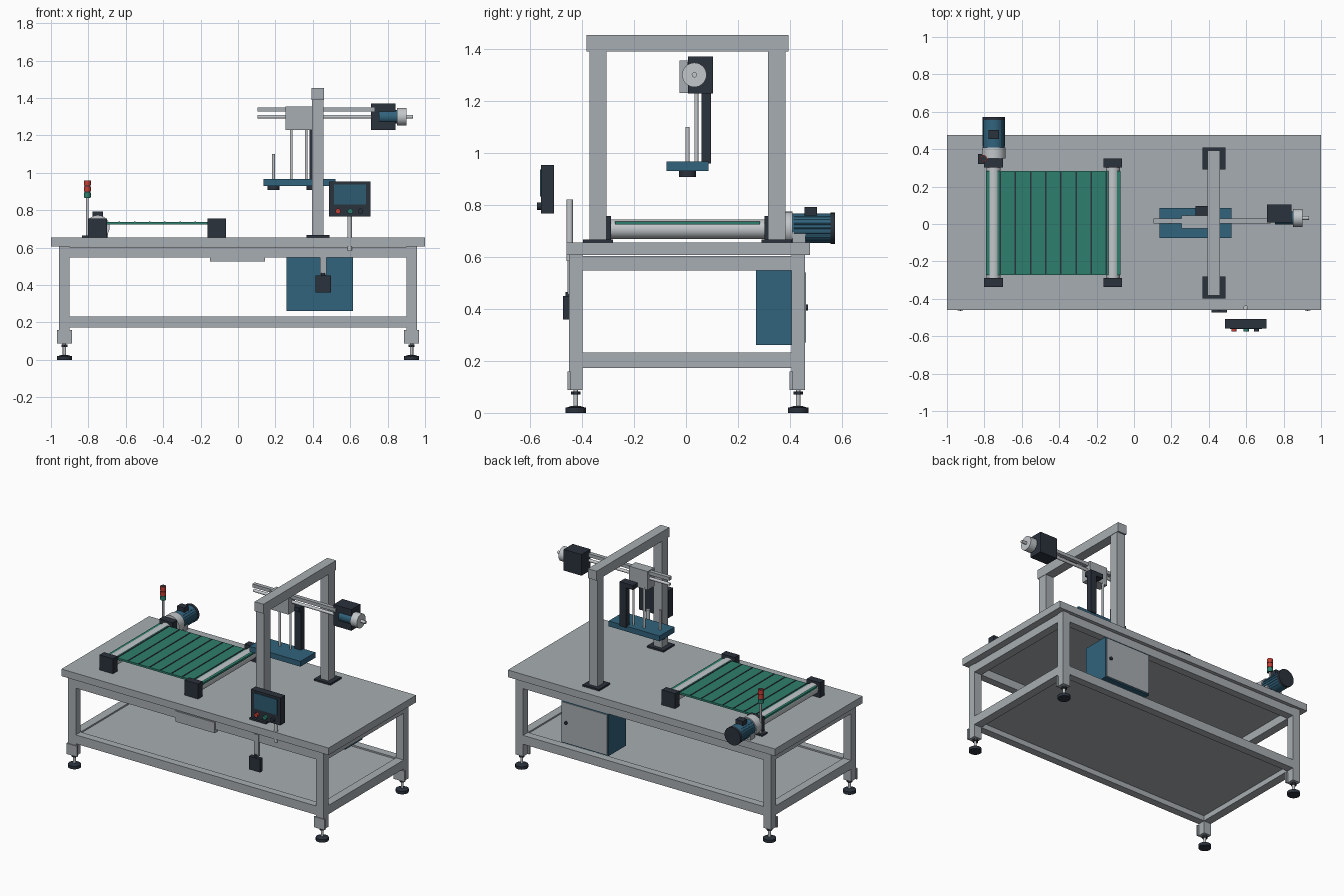
import bpy, bmesh, math
from mathutils import Matrix, Vector

if "Cube" in bpy.data.objects:
    bpy.data.objects.remove(bpy.data.objects["Cube"])


def colour(name, r, g, b):
    m = bpy.data.materials.new(name)
    m.diffuse_color = (r, g, b, 1)
    m.use_nodes = True
    m.node_tree.nodes["Principled BSDF"].inputs["Base Color"].default_value = m.diffuse_color
    return m


GRAY = colour("painted_gray", 0.39, 0.42, 0.445)
STEEL = colour("light_steel", 0.54, 0.57, 0.59)
DARK = colour("dark_slate", 0.024, 0.032, 0.046)
BLUE = colour("machine_blue", 0.031, 0.125, 0.205)
GREEN = colour("belt_green", 0.027, 0.21, 0.15)
RED = colour("signal_red", 0.55, 0.05, 0.035)
SCREEN = colour("screen_blue", 0.025, 0.105, 0.165)


def finish(name, bm, mat):
    me = bpy.data.meshes.new(name)
    bm.to_mesh(me)
    bm.free()
    me.materials.append(mat)
    ob = bpy.data.objects.new(name, me)
    bpy.context.collection.objects.link(ob)
    return ob


def box(name, x, y, z, mat):
    """Box from (min, max) ranges on each axis."""
    bm = bmesh.new()
    c = Vector([(a + b) / 2 for a, b in (x, y, z)])
    s = [b - a for a, b in (x, y, z)]
    bmesh.ops.create_cube(bm, size=1, matrix=Matrix.Translation(c) @ Matrix.Diagonal((*s, 1)))
    return finish(name, bm, mat)


def rod(name, axis, centre, span, r, mat, sides=32, r2=None):
    """Cylinder or cone along an axis; centre holds the other two coordinates."""
    bm = bmesh.new()
    pos = list(centre)
    pos.insert("xyz".index(axis), sum(span) / 2)
    rot = {"x": Matrix.Rotation(math.pi / 2, 4, "Y"),
           "y": Matrix.Rotation(-math.pi / 2, 4, "X"), "z": Matrix()}[axis]
    bmesh.ops.create_cone(bm, cap_ends=True, segments=sides, radius1=r,
                          radius2=r if r2 is None else r2, depth=span[1] - span[0],
                          matrix=Matrix.Translation(pos) @ rot)
    ob = finish(name, bm, mat)
    bpy.ops.object.select_all(action="DESELECT")
    ob.select_set(True)
    bpy.context.view_layer.objects.active = ob
    bpy.ops.object.shade_smooth_by_angle(angle=math.radians(35))
    return ob


# Table frame: top, shelf, legs, brackets, levelling feet
box("table_top", (-1, 1), (-0.46, 0.477), (0.607, 0.655), GRAY)
box("lower_shelf", (-0.93, 0.93), (-0.425, 0.43), (0.208, 0.222), GRAY)
for sx in (-1, 1):
    lx = sorted((sx * 0.90, sx * 0.957))
    for y0, y1 in ((-0.45, -0.398), (0.405, 0.458)):
        box("leg", lx, (y0, y1), (0.088, 0.607), GRAY)
        box("foot_bracket", sorted((sx * 0.887, sx * 0.967)), (y0 - 0.006, y0 + 0.006), (0.088, 0.16), GRAY)
        c = (sx * 0.928, (y0 + y1) / 2)
        rod("foot_pad", "z", c, (0, 0.02), 0.04, DARK)
        rod("foot_collar", "z", c, (0.02, 0.027), 0.036, DARK, r2=0.015)
        rod("foot_stem", "z", c, (0.02, 0.09), 0.009, STEEL, 16)
        rod("foot_nut", "z", c, (0.07, 0.083), 0.018, DARK, 6)
    for z0, z1 in ((0.172, 0.232), (0.548, 0.603)):
        box("end_rail", lx, (-0.398, 0.405), (z0, z1), GRAY)
for y in ((-0.45, -0.398), (0.405, 0.458)):
    for z in ((0.172, 0.232), (0.548, 0.603)):
        box("long_rail", (-0.90, 0.90), y, z, GRAY)
box("front_drawer", (-0.15, 0.145), (-0.456, -0.42), (0.525, 0.597), GRAY)

# Electrical cabinet, its door opening to the back
box("cabinet", (0.26, 0.615), (0.27, 0.456), (0.262, 0.547), BLUE)
box("cabinet_door", (0.27, 0.605), (0.45, 0.461), (0.27, 0.54), GRAY)
rod("door_knob", "y", (0.575, 0.405), (0.458, 0.469), 0.011, DARK, 16)

# Front switch box and conduit
box("switch_box", (0.415, 0.497), (-0.474, -0.448), (0.36, 0.45), DARK)
box("conduit", (0.438, 0.473), (-0.456, -0.44), (0.455, 0.60), GRAY)
rod("conduit_gland", "z", (0.455, -0.452), (0.448, 0.464), 0.012, DARK, 16)

# Operator panel on a post
rod("panel_post", "z", (0.597, -0.447), (0.585, 0.82), 0.0125, STEEL)
box("panel_case", (0.487, 0.708), (-0.558, -0.508), (0.767, 0.953), DARK)
box("panel_screen", (0.512, 0.685), (-0.562, -0.557), (0.832, 0.937), SCREEN)
for x, m in ((0.535, RED), (0.600, GREEN), (0.655, DARK)):
    rod("panel_button", "y", (x, 0.795), (-0.574, -0.557), 0.014, m, 20)

# Portal
for y0, y1 in ((-0.372, -0.305), (0.316, 0.383)):
    box("portal_post", (0.395, 0.457), (y0, y1), (0.66, 1.395), GRAY)
    box("portal_base", (0.365, 0.488), (y0 - 0.025, y1 + 0.025), (0.655, 0.667), DARK)
box("portal_beam", (0.393, 0.459), (-0.383, 0.394), (1.39, 1.454), GRAY)

# Horizontal axis with drive
box("guide_bar", (0.105, 0.73), (0.003, 0.03), (1.327, 1.35), GRAY)
rod("lead_screw", "x", (0.02, 1.30), (0.105, 0.76), 0.010, STEEL, 20)
box("carriage", (0.255, 0.395), (-0.025, 0.045), (1.23, 1.355), GRAY)
box("drive_housing", (0.71, 0.843), (0.008, 0.104), (1.228, 1.371), DARK)
rod("drive_motor", "x", (0.032, 1.30), (0.755, 0.852), 0.036, BLUE)
rod("drive_flange", "x", (0.032, 1.30), (0.85, 0.90), 0.047, STEEL)
rod("drive_shaft", "x", (0.032, 1.30), (0.89, 0.935), 0.010, STEEL, 20)

# Vertical guides and pick head
for x, y, z in ((0.19, 0.006, 1.10), (0.285, 0.04, 1.24), (0.365, 0.04, 1.24)):
    rod("guide_rod", "z", (x, y), (0.955, z), 0.0075, STEEL, 20)
box("cable_column", (0.383, 0.43), (0.06, 0.096), (0.96, 1.23), DARK)
box("column_mount", (0.33, 0.43), (0.04, 0.096), (1.23, 1.26), DARK)
box("head_plate", (0.137, 0.52), (-0.075, 0.086), (0.93, 0.966), BLUE)
for x in (0.19, 0.40):
    rod("suction_pad", "z", (x, 0.006), (0.908, 0.932), 0.033, DARK)

# Belt conveyor: rollers in bearing blocks, belt, slats
for x in (-0.751, -0.113):
    rod("roller", "y", (x, 0.707), (-0.30, 0.31), 0.0375, STEEL)
    for y in ((-0.337, -0.289), (0.302, 0.35)):
        box("bearing_block", (x - 0.05, x + 0.05), y, (0.655, 0.757), DARK)
box("belt", (-0.79, -0.072), (-0.274, 0.284), (0.724, 0.737), GREEN)
for i in range(8):
    x = -0.715 + i * 0.081
    box("belt_slat", (x - 0.004, x + 0.004), (-0.268, 0.278), (0.73, 0.7395), DARK)

# Conveyor motor
MC = (-0.75, 0.71)
rod("gear_flange", "y", MC, (0.35, 0.41), 0.064, STEEL)
rod("belt_motor", "y", MC, (0.405, 0.558), 0.057, BLUE)
rod("motor_fan_cover", "y", MC, (0.555, 0.573), 0.060, DARK)
box("motor_terminal_box", (-0.777, -0.723), (0.455, 0.503), (0.755, 0.792), DARK)
box("motor_foot", (-0.805, -0.695), (0.41, 0.46), (0.655, 0.708), GRAY)
for i in range(20):
    a = math.tau * i / 20
    rod("motor_fin", "y", (MC[0] + 0.057 * math.cos(a), MC[1] + 0.053 * math.sin(a)),
        (0.415, 0.555), 0.0035, BLUE, 6)

# Signal tower
LC = (-0.805, 0.35)
box("signal_base", (-0.833, -0.785), (0.32, 0.375), (0.655, 0.665), DARK)
rod("signal_pole", "z", LC, (0.66, 0.87), 0.007, STEEL, 16)
rod("signal_core", "z", LC, (0.866, 0.96), 0.015, DARK, 20)
for z, m in ((0.868, GREEN), (0.90, RED), (0.932, RED)):
    rod("signal_lamp", "z", LC, (z, z + 0.028), 0.0185, m, 24)
